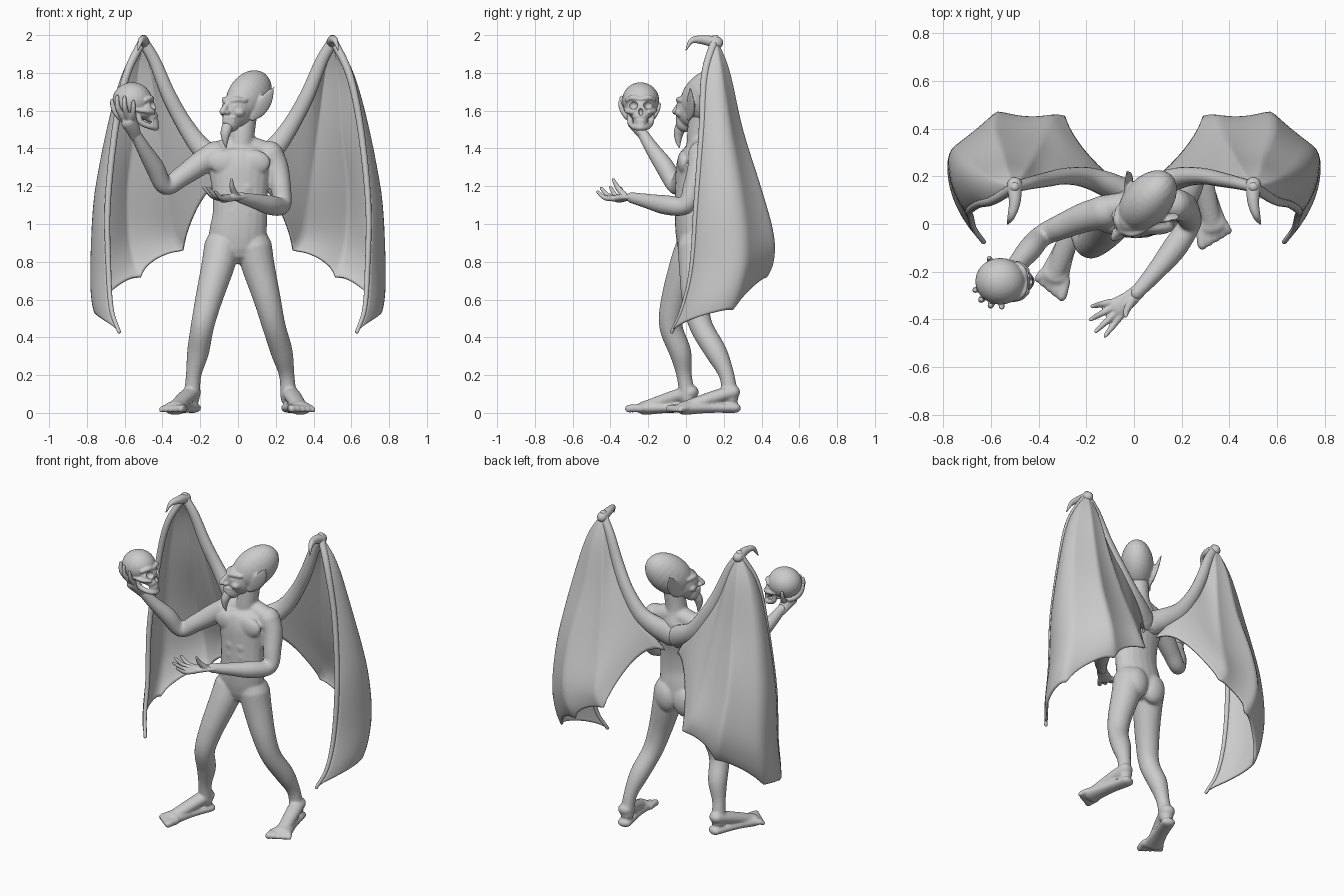
import bpy, bmesh, math
from mathutils import Vector, Matrix

cube = bpy.data.objects.get("Cube")
if cube:
    bpy.data.objects.remove(cube)

clay = bpy.data.materials.new("grey clay")
clay.use_nodes = True
clay.diffuse_color = (.6, .6, .6, 1)
clay.node_tree.nodes["Principled BSDF"].inputs["Base Color"].default_value = (.6, .6, .6, 1)


def spline(points, steps=6):
    """Smooth path through points; every component, radius included, is eased."""
    p = [Vector(q) for q in points]
    p = [p[0] * 2 - p[1]] + p + [p[-1] * 2 - p[-2]]
    out = []
    for a, b, c, d in zip(p, p[1:], p[2:], p[3:]):
        for i in range(steps):
            t = i / steps
            out.append((b * 2 + (c - a) * t + (a * 2 - b * 5 + c * 4 - d) * t * t
                        + (b * 3 - a - c * 3 + d) * t ** 3) / 2)
    return out + [p[-2]]


def tube(bm, points, squash=1, ref=(0, 1, 0), segs=20):
    """Round-ended tube through (x, y, z, radius), flattened along ref."""
    path = spline(points)
    ctr, rad = [q.xyz for q in path], [max(q.w, .002) for q in path]
    tan = [(ctr[min(i + 1, len(ctr) - 1)] - ctr[max(i - 1, 0)]).normalized() for i in range(len(ctr))]
    rings = list(zip(ctr, rad, tan))
    caps = [math.radians(a) for a in (80, 55, 28)]
    start = [(ctr[0] - tan[0] * rad[0] * squash * math.sin(a), rad[0] * math.cos(a), tan[0]) for a in caps]
    end = [(ctr[-1] + tan[-1] * rad[-1] * squash * math.sin(a), rad[-1] * math.cos(a), tan[-1])
           for a in reversed(caps)]
    loops = []
    for c, r, t in start + rings + end:
        u = Vector(ref)
        u = (u - t * u.dot(t)).normalized()
        v = t.cross(u)
        angles = [math.tau * k / segs for k in range(segs)]
        loops.append([bm.verts.new(c + v * r * math.cos(a) + u * r * squash * math.sin(a)) for a in angles])
    for a, b in zip(loops, loops[1:]):
        for k in range(segs):
            n = (k + 1) % segs
            bm.faces.new((a[k], a[n], b[n], b[k]))
    bm.faces.new(loops[0][::-1])
    bm.faces.new(loops[-1])


def ball(bm, centre, radii, pitch=0):
    m = Matrix.Translation(centre) @ Matrix.Rotation(math.radians(pitch), 4, 'X') @ Matrix.Diagonal((*radii, 1))
    bmesh.ops.create_uvsphere(bm, u_segments=24, v_segments=16, radius=1, matrix=m)


def finish(name, bm, voxel=0, smooth=0, matrix=None):
    if matrix:
        bm.transform(matrix)
    bmesh.ops.recalc_face_normals(bm, faces=bm.faces)
    for f in bm.faces:
        f.smooth = True
    mesh = bpy.data.meshes.new(name)
    bm.to_mesh(mesh)
    bm.free()
    mesh.materials.append(clay)
    ob = bpy.data.objects.new(name, mesh)
    bpy.context.collection.objects.link(ob)
    if voxel:
        m = ob.modifiers.new("fuse", 'REMESH')
        m.mode, m.voxel_size, m.use_smooth_shade = 'VOXEL', voxel, True
        m = ob.modifiers.new("soften", 'SMOOTH')
        m.factor, m.iterations = .5, smooth
    return ob


# Torso, with chest, belly and buttock muscles
bm = bmesh.new()
tube(bm, [(.0, .05, .88, .15), (.0, .04, .95, .153), (.01, .03, 1.05, .145), (.01, .035, 1.18, .148),
          (.01, .05, 1.3, .165), (.02, .07, 1.37, .15), (.02, .08, 1.42, .08)], .62)
tube(bm, [(.01, .08, 1.36, .08), (.02, .07, 1.45, .066), (.04, .08, 1.6, .064)])
tube(bm, [(-.14, .06, 1.37, .058), (.02, .08, 1.41, .06), (.18, .08, 1.37, .058)])
for side in (-1, 1):
    ball(bm, (.01 + side * .074, -.012, 1.325), (.088, .034, .066))
    ball(bm, (side * .065, .1, .86), (.08, .06, .1))
    for row in range(3):
        ball(bm, (.01 + side * .034, -.037, 1.19 - row * .065), (.036, .021, .036))

# Arms
tube(bm, [(-.12, .05, 1.37, .07), (-.2, .03, 1.32, .064), (-.3, -.01, 1.25, .054), (-.385, -.05, 1.2, .047),
          (-.44, -.11, 1.3, .05), (-.5, -.18, 1.4, .038), (-.545, -.23, 1.48, .029)])
tube(bm, [(.17, .08, 1.37, .07), (.205, .07, 1.3, .062), (.225, .04, 1.2, .055), (.232, .0, 1.1, .048),
          (.17, -.1, 1.1, .052), (.09, -.2, 1.12, .04), (.01, -.29, 1.14, .029)], ref=(0, 0, 1))

# Legs
tube(bm, [(-.085, .04, .88, .095), (-.106, .0, .78, .088), (-.155, -.06, .6, .072), (-.188, -.08, .46, .062),
          (-.212, -.03, .32, .058), (-.235, -.01, .2, .041), (-.245, .01, .08, .043)])
tube(bm, [(.085, .05, .88, .095), (.106, .05, .78, .088), (.155, .05, .6, .072), (.19, .08, .46, .062),
          (.232, .16, .32, .058), (.258, .215, .2, .041), (.268, .235, .08, .043)])


# Feet with five toes
def foot(heel, ball_of_foot, big_toe_side):
    h, b = Vector((*heel, 0)), Vector((*ball_of_foot, 0))
    fwd = (b - h).normalized()
    across = Vector((-fwd.y, fwd.x, 0)) * big_toe_side

    def at(k, z, r):
        return (*h.lerp(b, k).xy, z, r)
    up = (0, 0, 1)
    tube(bm, [at(-.05, .026, .044), at(.5, .027, .046), at(1, .026, .062)], .6, up)
    tube(bm, [at(.0, .11, .046), at(.35, .085, .046), at(.95, .034, .04)], .8, up)
    for k in range(5):
        root = b + across * (.052 - k * .026)
        size = .022 - k * .0015
        tip = root + fwd * (.066 - k * .008) + across * (.008 - k * .004)
        tube(bm, [(*root.xy, .024, size), (*root.lerp(tip, .6).xy, .025, size), (*tip.xy, size, size)], segs=10)


foot((-.24, .03), (-.335, -.22), 1)
foot((.272, .25), (.33, -.01), -1)
finish("body", bm, .008, 5)

# Open left hand
bm = bmesh.new()
tube(bm, [(.03, -.27, 1.14, .03), (-.02, -.315, 1.14, .036), (-.075, -.355, 1.135, .045)], .5, (0, 0, 1))
for k, tip in enumerate(((-.175, -.345, 1.19), (-.182, -.4, 1.195), (-.16, -.45, 1.19), (-.12, -.468, 1.17))):
    t = Vector(tip)
    root = Vector((-.075, -.355, 1.135)) + Vector((.6, -.8, 0)) * (k - 1.5) * .023
    mid = root.lerp(t, .55) - Vector((0, 0, .015))
    tube(bm, [(*root, .016), (*mid, .0135), (*t, .009)], segs=10)
tube(bm, [(-.01, -.325, 1.15, .018), (-.03, -.36, 1.19, .015), (-.035, -.385, 1.235, .009)], segs=10)
finish("left_hand", bm, .005, 3)

# Right hand cupping the skull
bm = bmesh.new()
skull_at = Vector((-.56, -.24, 1.655))
tube(bm, [(-.54, -.225, 1.46, .03), (-.56, -.26, 1.51, .04), (-.575, -.28, 1.54, .045)], .7)


def wrap(azimuth, elevation, r):
    a, e = math.radians(azimuth), math.radians(elevation)
    d = Vector((math.cos(e) * math.cos(a) * .114, math.cos(e) * math.sin(a) * .11, math.sin(e) * .114))
    return (*(skull_at + d), r)


for azimuth, top in ((-160, 0), (-135, 10), (-111, 8), (-87, -4), (115, -10)):
    path = ((-75, .017), (-55, .017), (top - 32, .015), (top - 14, .013), (top, .01))
    tube(bm, [wrap(azimuth, e, r) for e, r in path], ref=(.3, .2, 1), segs=10)
finish("right_hand", bm, .005, 3)

# Skull, facing the creature's left
bm = bmesh.new()
ball(bm, skull_at, (.105, .098, .095))
ball(bm, (-.49, -.24, 1.61), (.055, .074, .06))
ball(bm, (-.46, -.24, 1.57), (.036, .044, .034))
jaw = [(-.53, -.3, 1.59, .013), (-.515, -.295, 1.54, .016), (-.46, -.275, 1.515, .016), (-.435, -.24, 1.512, .019)]
tube(bm, jaw + [(x, -.48 - y, z, r) for x, y, z, r in jaw[-2::-1]], ref=(.1, .1, 1), segs=10)
for side in (-1, 1):
    y = skull_at.y
    tube(bm, [(-.54, y + side * .08, 1.605, .01), (-.48, y + side * .07, 1.597, .013),
              (-.448, y + side * .045, 1.592, .012)], ref=(0, 0, 1), segs=10)
    tube(bm, [(-.49, y + side * .07, 1.655, .014), (-.464, y + side * .045, 1.668, .014),
              (-.456, y, 1.66, .014)], ref=(0, 0, 1), segs=10)
    for k in range(4):
        for z in (1.531, 1.547):
            ball(bm, (-.427 - k * k * .003, y + side * (.005 + k * .01), z), (.007, .005, .01))
skull = finish("skull", bm, .005, 2)

# Hidden cutter for eye and nose holes
bm = bmesh.new()
for side in (-1, 1):
    ball(bm, (-.435, skull_at.y + side * .041, 1.63), (.04, .026, .024))
ball(bm, (-.425, skull_at.y, 1.594), (.028, .012, .019))
holes = finish("skull_hole_cutter", bm)
holes.hide_render = True
holes.hide_viewport = True
cut = skull.modifiers.new("holes", 'BOOLEAN')
cut.operation, cut.object = 'DIFFERENCE', holes

# Head, built facing forward then turned to its right
turn = Matrix.Translation((.05, .09, 1.69)) @ Matrix.Rotation(math.radians(-42), 4, 'Z')
bm = bmesh.new()
ball(bm, (0, .01, -.015), (.1, .165, .118), 40)
ball(bm, (0, -.075, -.08), (.076, .092, .1))
ball(bm, (0, -.13, -.155), (.042, .05, .048))
tube(bm, [(0, -.152, -.045, .014), (0, -.18, -.075, .016), (0, -.196, -.095, .018)])
for z in (-.128, -.145):
    tube(bm, [(-.036, -.145, z, .008), (0, -.175, z, .012), (.036, -.145, z, .008)], ref=(0, 0, 1))
for side in (-1, 1):
    tube(bm, [(side * .01, -.152, -.045, .015), (side * .042, -.136, -.032, .015),
              (side * .07, -.095, -.035, .012)], ref=(0, 0, 1))
    ball(bm, (side * .036, -.14, -.064), (.016, .014, .012))
    ball(bm, (side * .05, -.118, -.1), (.028, .03, .024))
    ball(bm, (side * .016, -.178, -.1), (.012, .014, .01))
    # Long pointed ear
    tube(bm, [(side * .068, -.045, -.14, .012), (side * .09, -.01, -.09, .04), (side * .118, .02, -.03, .037),
              (side * .15, .045, .04, .004)], .3, (side, -.5, -.3))
finish("head", bm, .006, 3, turn)

bm = bmesh.new()
tube(bm, [(0, -.158, -.175, .03), (0, -.174, -.21, .026), (0, -.176, -.25, .016), (0, -.17, -.284, .004)])
finish("goatee", bm, matrix=turn)

# Wing: ribs fan out from the apex to the hooked tips, the last one is the arm
apex = (.5, .155, 1.98)
ribs = [[apex, (.59, .1, 1.79), (.65, .085, 1.5), (.69, .055, 1.1), (.685, .03, .76), (.67, -.02, .55), (.63, -.075, .43)],
        [apex, (.595, .185, 1.81), (.665, .235, 1.5), (.72, .305, 1.13), (.745, .325, .85), (.75, .29, .66), (.74, .24, .535)],
        [apex, (.53, .225, 1.81), (.55, .295, 1.5), (.585, .39, 1.2), (.58, .46, .95), (.55, .46, .8), (.51, .42, .71)],
        [apex, (.46, .215, 1.81), (.42, .28, 1.5), (.38, .36, 1.2), (.35, .44, .98), (.325, .455, .9), (.285, .45, .85)],
        [apex, (.42, .165, 1.81), (.36, .19, 1.67), (.28, .21, 1.53), (.2, .21, 1.41), (.12, .19, 1.31), (.03, .14, 1.18)]]
scallop = (.05, .08, .1, .13)
sag = (-.17, .01, .04, .03)


def along(path, t):
    f = min(t * (len(path) - 1), len(path) - 1.001)
    return path[int(f)].lerp(path[int(f) + 1], f - int(f))


bm = bmesh.new()
paths = [spline(r) for r in ribs]
columns = []
for a, b, depth, dip in zip(paths, paths[1:], scallop, sag):
    for k in range(12):
        s = k / 12
        bow = 4 * s * (1 - s)
        column = []
        for j in range(33):
            t = j / 32
            w = t * (1 - depth * bow ** .5)
            point = along(a, w).lerp(along(b, w), s)
            inward = Vector((.4 - point.x, .08 - point.y, 0))
            column.append(point + inward * bow * dip * min(1, t * 2))
        columns.append(column)
columns.append([along(paths[-1], j / 32) for j in range(33)])
grid = [[bm.verts.new(p) for p in c] for c in columns]
for a, b in zip(grid, grid[1:]):
    for j in range(32):
        bm.faces.new((a[j], a[j + 1], b[j + 1], b[j]))
bmesh.ops.remove_doubles(bm, verts=bm.verts, dist=.0005)
membrane = finish("wing_membranes", bm)
soft = membrane.modifiers.new("soft folds", 'SMOOTH')
soft.factor, soft.iterations = .5, 2
thick = membrane.modifiers.new("thickness", 'SOLIDIFY')
thick.thickness, thick.offset = .014, 0

# Leading edge, arm and hooked claw
bm = bmesh.new()
tube(bm, [(*p, .022 - i * .002) for i, p in enumerate(ribs[0])], ref=(1, .4, 0), segs=12)
tube(bm, [(.02, .12, 1.29, .075), (.11, .165, 1.34, .066), (.2, .195, 1.41, .054), (.29, .2, 1.54, .043),
          (.37, .185, 1.69, .038), (.44, .17, 1.86, .032), (.5, .155, 1.965, .028)], .8)
tube(bm, [(.5, .165, 1.96, .032), (.5, .09, 1.975, .024), (.515, .03, 1.97, .015), (.53, .0, 1.92, .003)],
     ref=(1, 0, 0))
bones = finish("wing_bones", bm)
for part in (membrane, bones):
    part.modifiers.new("other side", 'MIRROR')
